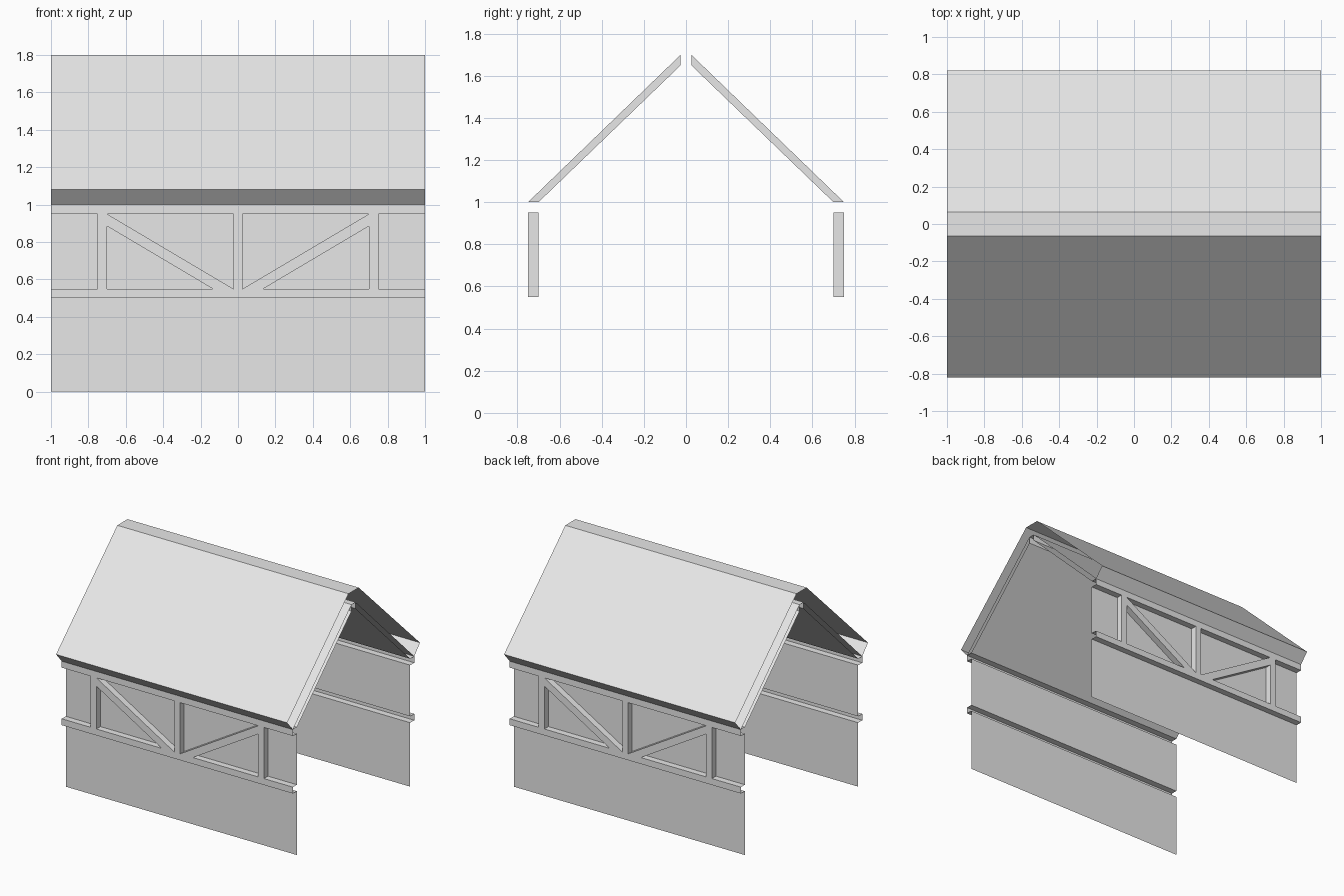
import bpy

cube = bpy.data.objects.get("Cube")
if cube:
    bpy.data.objects.remove(cube, do_unlink=True)

grey = bpy.data.materials.new("light grey")
grey.use_nodes = True
colour = (0.8, 0.8, 0.8, 1)
grey.diffuse_color = colour
grey.node_tree.nodes["Principled BSDF"].inputs["Base Color"].default_value = colour

WALL, FACE = 0.70, 0.75      # depth of the infill panels and of the timber faces
LOW, HIGH = 0.55, 0.95       # bottom and top of the timber bays
POST = 0.025                 # half the width of a post


def make(name, verts, faces):
    mesh = bpy.data.meshes.new(name)
    mesh.from_pydata(verts, [], faces)
    mesh.materials.append(grey)
    obj = bpy.data.objects.new(name, mesh)
    bpy.context.collection.objects.link(obj)
    return obj


def sheet(name, profile, side=1, x0=-1, x1=1):
    """Sweep an open (y, z) profile along x, leaving the ends open."""
    n = len(profile)
    verts = [(x, y * side, z) for x in (x0, x1) for y, z in profile]
    faces = [(i, i + 1, n + i + 1, n + i) for i in range(n - 1)]
    if side > 0:
        faces = [f[::-1] for f in faces]
    return make(name, verts, faces)


def prism(name, outline, side):
    """Raise an (x, z) outline from the wall panel to the timber face."""
    n = len(outline)
    verts = [(x, y * side, z) for y in (WALL, FACE) for x, z in outline]
    faces = [(i, (i + 1) % n, n + (i + 1) % n, n + i) for i in range(n)]
    faces.append(tuple(range(n, 2 * n)))
    if side > 0:
        faces = [f[::-1] for f in faces]
    return make(name, verts, faces)


def rafter(name, x, side):
    """Side faces of a rafter between the ceiling and the roof."""
    section = [(FACE, 1.0), (WALL, 1.0), (POST, 1.65), (POST, 1.70)]
    verts = [(x + d, y * side, z) for d in (-POST, POST) for y, z in section]
    faces = [(0, 1, 2, 3), (7, 6, 5, 4)]
    if side < 0:
        faces = [f[::-1] for f in faces]
    return make(name, verts, faces)


for side, label in ((-1, "front"), (1, "back")):
    # Wall panels
    sheet(f"{label}_lower_wall", [(WALL, 0), (WALL, 0.5)], side)
    sheet(f"{label}_upper_wall", [(WALL, LOW), (WALL, HIGH)], side)

    # Horizontal beams, open at the back
    for name, z in (("middle_beam", 0.5), ("top_beam", HIGH)):
        sheet(f"{label}_{name}",
              [(WALL, z), (FACE, z), (FACE, z + 0.05), (WALL, z + 0.05)], side)

    # Posts and rafters
    for x, place in ((-0.725, "right"), (0, "centre"), (0.725, "left")):
        prism(f"{label}_{place}_post",
              [(x - POST, LOW), (x + POST, LOW), (x + POST, HIGH), (x - POST, HIGH)], side)
        rafter(f"{label}_{place}_rafter", x, side)

    # Diagonal braces
    for s, place in ((-1, "right"), (1, "left")):
        outline = [(0.70 * s, HIGH), (0.70 * s, 0.885), (0.135 * s, LOW), (POST * s, LOW)]
        prism(f"{label}_{place}_brace", outline if s < 0 else outline[::-1], side)

    # Ceiling panel under the roof
    sheet(f"{label}_ceiling", [(POST, 1.65), (WALL, 1.0)], side)
    sheet(f"{label}_ridge_beam_side", [(POST, 1.70), (POST, 1.65)], side)

# Hollow roof: outer skin with eaves, and inner skin over the rafters
outer = [(FACE, 1.0), (0.82, 1.08), (0.063, 1.8)]
inner = [(FACE, 1.0), (POST, 1.70)]
for name, half in (("roof", outer), ("roof_lining", inner)):
    sheet(name, half + [(-y, z) for y, z in reversed(half)])
